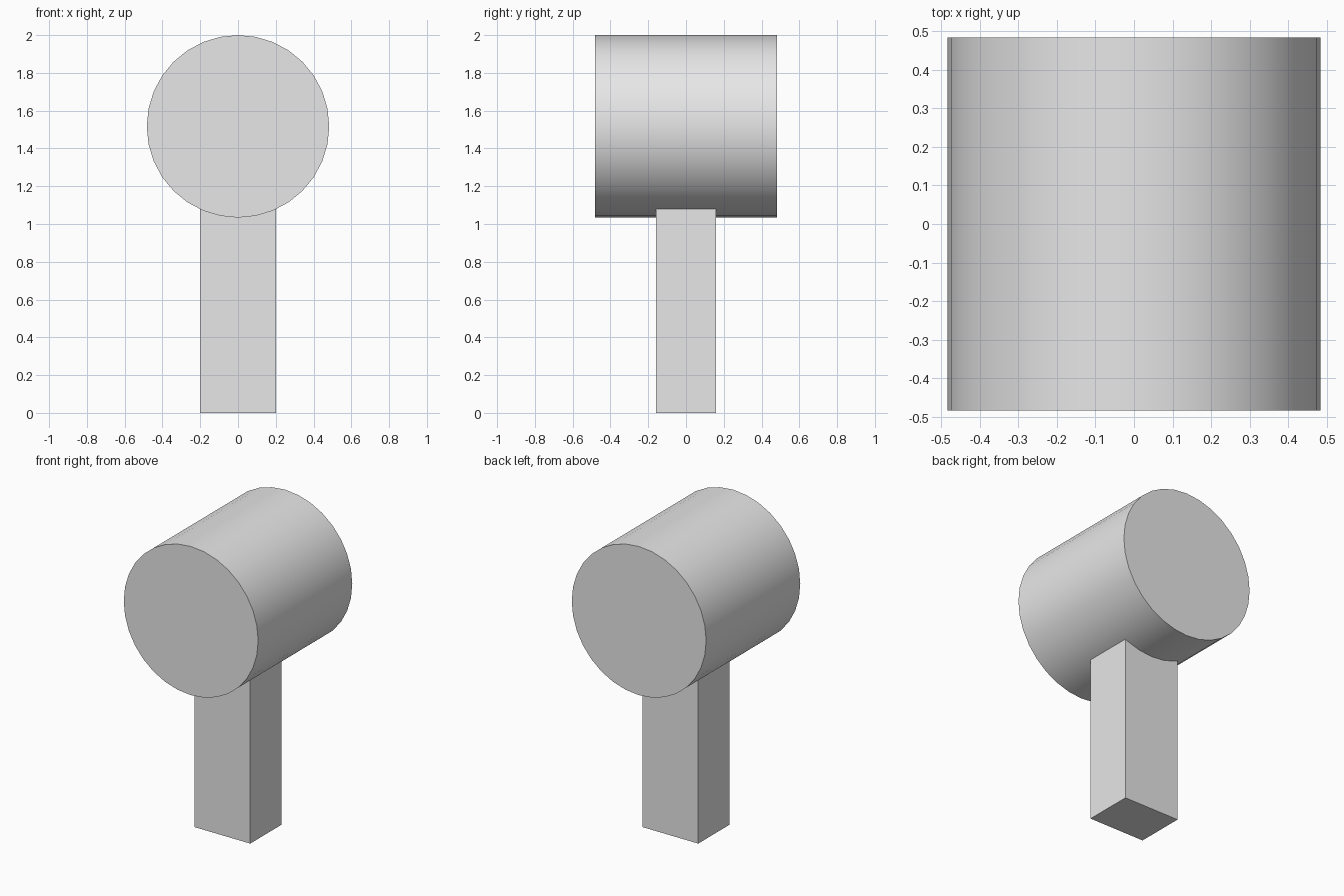
import bpy
import math

default_cube = bpy.data.objects.get("Cube")
if default_cube:
    bpy.data.objects.remove(default_cube, do_unlink=True)

RADIUS = 0.483
HEAD_Z = 2 - RADIUS
HANDLE_SIZE = (0.4, 0.32, 1.15)

# Single plain grey for the whole mallet
grey = bpy.data.materials.new("light_grey")
grey.use_nodes = True
grey.diffuse_color = (0.8, 0.8, 0.8, 1)
grey.node_tree.nodes["Principled BSDF"].inputs["Base Color"].default_value = grey.diffuse_color


def finish(name):
    """Name the active object, apply its transform and colour it."""
    obj = bpy.context.object
    obj.name = name
    bpy.ops.object.transform_apply(location=False, rotation=True, scale=True)
    obj.data.materials.append(grey)
    return obj


# Head: smooth-sided drum lying front to back
bpy.ops.mesh.primitive_cylinder_add(vertices=32, radius=RADIUS, depth=2 * RADIUS,
                                    location=(0, 0, HEAD_Z),
                                    rotation=(math.pi / 2, 0, 0))
finish("mallet_head")
bpy.ops.object.shade_smooth_by_angle(angle=math.radians(30))

# Handle: square-edged post running up into the head
bpy.ops.mesh.primitive_cube_add(size=1, location=(0, 0, HANDLE_SIZE[2] / 2))
bpy.context.object.scale = HANDLE_SIZE
finish("mallet_handle")
